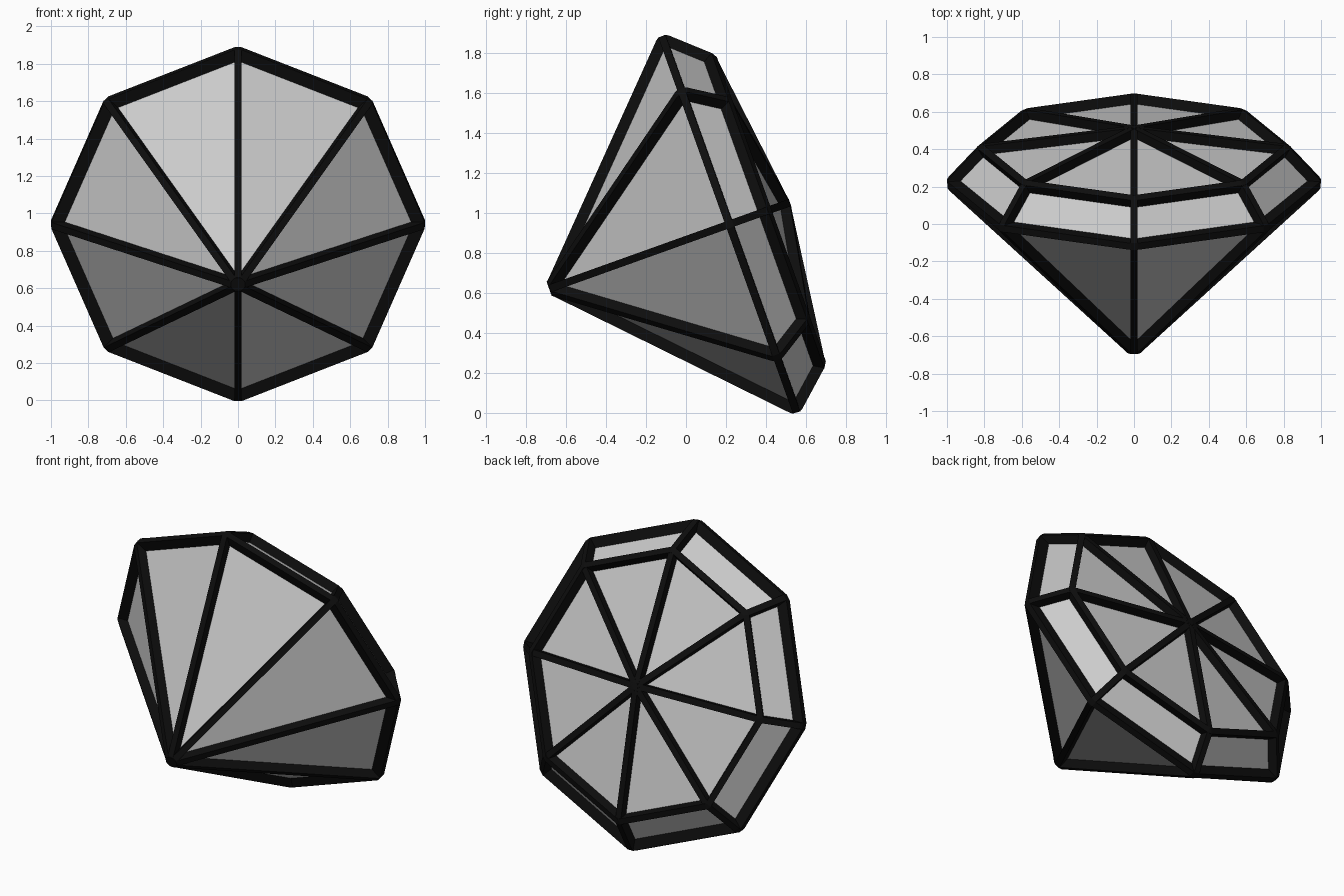
import bpy, bmesh, math
from mathutils import Vector, Matrix

if "Cube" in bpy.data.objects:
    bpy.data.objects.remove(bpy.data.objects["Cube"])

SIDES = 8
BAR_W, BAR_H = 0.019, 0.049      # half width and half height of the edge bars
TILT = math.radians(19.7)
PLACE = Matrix.Translation((0, 0.2175, 0.9425)) @ Matrix.Rotation(TILT - math.pi / 2, 4, 'X')


def ring(bm, radius, height):
    step = math.tau / SIDES
    return [bm.verts.new((radius * math.cos(i * step), radius * math.sin(i * step), height))
            for i in range(SIDES)]


def hull(bm, points):
    verts = [bm.verts.new(p) for p in points]
    res = bmesh.ops.convex_hull(bm, input=verts)
    spare = {v for v in res["geom_interior"] + res["geom_unused"] if isinstance(v, bmesh.types.BMVert)}
    bmesh.ops.delete(bm, geom=list(spare), context='VERTS')


def finish(bm, name):
    bmesh.ops.recalc_face_normals(bm, faces=bm.faces)
    bm.transform(PLACE)
    mesh = bpy.data.meshes.new(name)
    bm.to_mesh(mesh)
    obj = bpy.data.objects.new(name, mesh)
    bpy.context.collection.objects.link(obj)
    return obj


# Gem body: point, girdle, crown rim, shallow peak
gem = bmesh.new()
tip = gem.verts.new((0, 0, -0.922))
girdle = ring(gem, 0.953, 0)
crown = ring(gem, 0.80, 0.17)
peak = gem.verts.new((0, 0, 0.272))
for i in range(SIDES):
    j = (i + 1) % SIDES
    gem.faces.new((tip, girdle[j], girdle[i]))
    gem.faces.new((girdle[i], girdle[j], crown[j], crown[i]))
    gem.faces.new((crown[i], crown[j], peak))
bmesh.ops.recalc_face_normals(gem, faces=gem.faces)
gem.normal_update()

# Edge bars: tall narrow strips standing on every edge, with filled corners
bars = bmesh.new()
corners = {}
for e in gem.edges:
    a, b = e.verts
    along = (b.co - a.co).normalized()
    out = sum((f.normal for f in e.link_faces), Vector()).normalized()
    side = along.cross(out)
    section = [side * BAR_W * s + out * BAR_H * t for s in (-1, 1) for t in (-1, 1)]
    hull(bars, [v.co + o for v in (a, b) for o in section])
    for v in (a, b):
        corners.setdefault(v, []).extend(v.co + o for o in section)
for pts in corners.values():
    hull(bars, pts)

frame = finish(bars, "edge_frame")
black = bpy.data.materials.new("black")
black.diffuse_color = (0.004, 0.004, 0.004, 1)
black.use_nodes = True
black.node_tree.nodes["Principled BSDF"].inputs["Base Color"].default_value = black.diffuse_color
frame.data.materials.append(black)
finish(gem, "gem_body")
